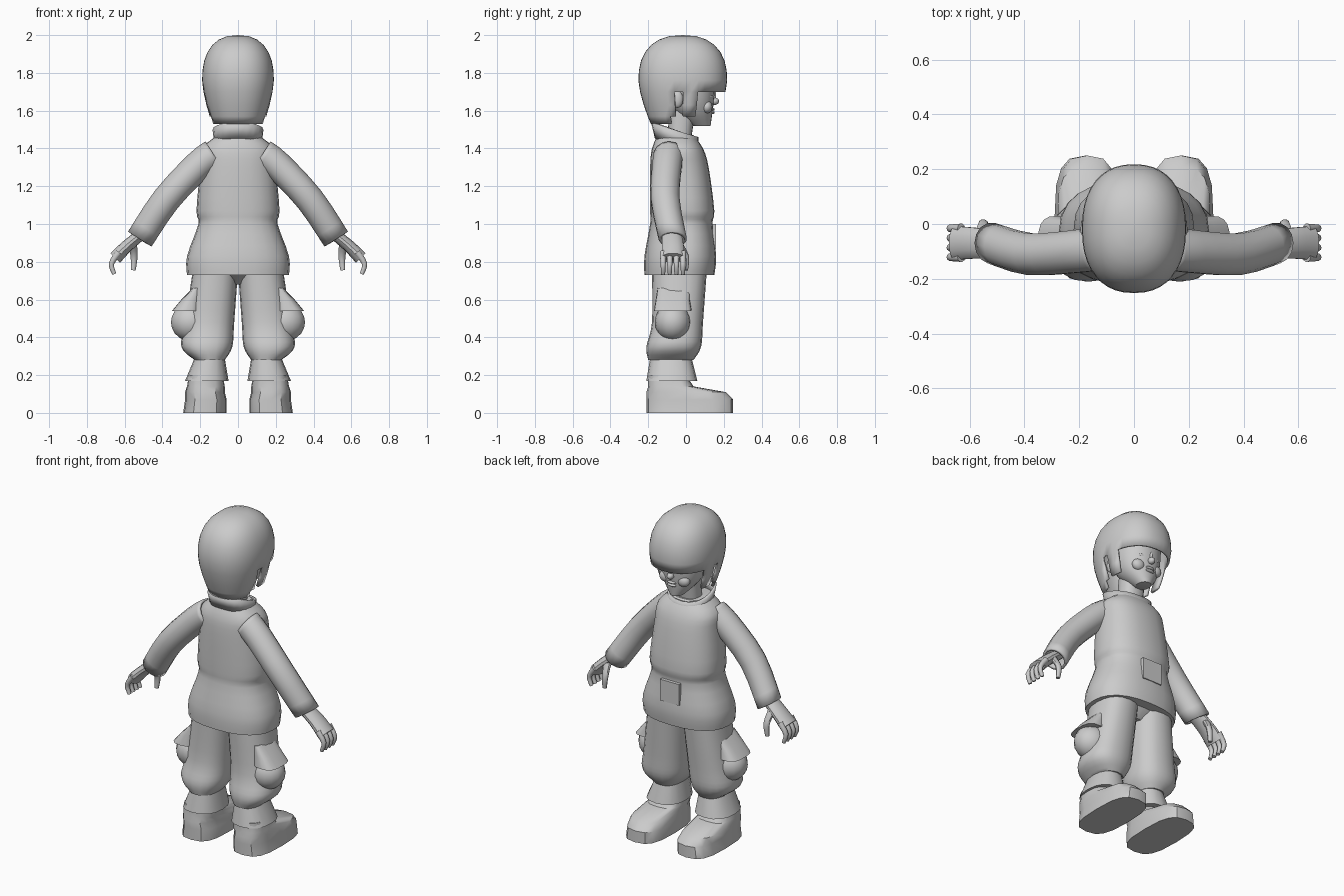
import bpy, bmesh, math
from mathutils import Vector

cube = bpy.data.objects.get("Cube")
if cube:
    bpy.data.objects.remove(cube, do_unlink=True)

COLOUR = (0.6, 0.6, 0.6, 1)
grey = bpy.data.materials.new("plain_grey")
grey.use_nodes = True
grey.diffuse_color = COLOUR
grey.node_tree.nodes["Principled BSDF"].inputs["Base Color"].default_value = COLOUR
parts = []


def finish(name, bm):
    """Turn a bmesh into a grey object with clean, outward faces."""
    bmesh.ops.remove_doubles(bm, verts=bm.verts[:], dist=0.0001)
    bmesh.ops.recalc_face_normals(bm, faces=bm.faces[:])
    mesh = bpy.data.meshes.new(name)
    bm.to_mesh(mesh)
    bm.free()
    mesh.materials.append(grey)
    ob = bpy.data.objects.new(name, mesh)
    bpy.context.collection.objects.link(ob)
    parts.append(ob)
    return ob


def thicken(ob):
    """Give an open shell an inward thickness."""
    shell = ob.modifiers.new("thickness", 'SOLIDIFY')
    shell.thickness = 0.015
    shell.offset = -1


def ease(stations, steps):
    """Smoothly interpolate between the key stations."""
    last = len(stations) - 1
    result = []
    for i in range(last):
        before, start, end, after = (stations[min(max(k, 0), last)] for k in range(i - 1, i + 3))
        for step in range(steps):
            t = step / steps
            row = []
            for a, b, c, d in zip(before, start, end, after):
                go, stop = (c - a) / 2, (d - b) / 2
                bend = 3 * (c - b) - 2 * go - stop
                twist = 2 * (b - c) + go + stop
                row.append(b + t * (go + t * (bend + t * twist)))
            result.append(row)
    return result + [stations[-1]]


def skin(name, loops, side=1, caps=True, keep=None):
    """Join loops of points with quads; keep chooses faces by their centre."""
    bm = bmesh.new()
    rows = [[bm.verts.new((p[0] * side, p[1], p[2])) for p in loop] for loop in loops]
    for lower, upper in zip(rows, rows[1:]):
        for i in range(len(lower)):
            bm.faces.new((lower[i - 1], lower[i], upper[i], upper[i - 1]))
    if caps:
        bm.faces.new(rows[0])
        bm.faces.new(rows[-1])
    if keep:
        drop = [f for f in bm.faces if not keep(f.calc_center_median())]
        bmesh.ops.delete(bm, geom=drop, context='FACES')
    return finish(name, bm)


def oval(x0, x1, y0, y1, z, sides, power, tilt=0):
    """Rounded horizontal section between the given limits."""
    points = []
    for i in range(sides):
        angle = math.tau * i / sides
        c, s = math.cos(angle), math.sin(angle)
        x = math.copysign(abs(c) ** (2 / power), c) * (x1 - x0) / 2
        y = math.copysign(abs(s) ** (2 / power), s) * (y1 - y0) / 2
        points.append(((x0 + x1) / 2 + x, (y0 + y1) / 2 + y, z + tilt * y))
    return points


def loft(name, stations, side=1, steps=1, sides=20, power=2.4, tilt=0, **options):
    """Vertical form; each station is inner x, outer x, back, front, height."""
    loops = [oval(*row, sides, power, tilt) for row in ease(stations, steps)]
    return skin(name, loops, side, **options)


def centred(name, stations, **options):
    """Vertical form about the middle; stations are half width, back, front, height."""
    return loft(name, [(-row[0], *row) for row in stations], **options)


def tube(name, path, side, thick, deep, start=1, end=1, sides=14, **options):
    """Limb along a path, scaled from start to end."""
    path = [Vector(p) for p in ease(path, 3)]
    last = len(path) - 1
    loops = []
    for i, centre in enumerate(path):
        along = path[min(i + 1, last)] - path[max(i - 1, 0)]
        across = Vector((-along.z, 0, along.x)).normalized() * thick
        depth = Vector((0, deep, 0))
        size = start + (end - start) * i / last
        angles = [math.tau * k / sides for k in range(sides)]
        loops.append([centre + size * (across * math.cos(a) + depth * math.sin(a)) for a in angles])
    return skin(name, loops, side, **options)


def ball(name, centre, radii):
    bm = bmesh.new()
    bmesh.ops.create_uvsphere(bm, u_segments=16, v_segments=10, radius=1)
    bmesh.ops.scale(bm, vec=radii, verts=bm.verts[:])
    bmesh.ops.translate(bm, vec=centre, verts=bm.verts[:])
    return finish(name, bm)


# Jacket with a full hem, nipped waist and sloping shoulders
centred("jacket", [(.27, -.22, .15, .73), (.27, -.22, .16, .83), (.21, -.19, .14, 1),
                   (.22, -.19, .15, 1.07), (.2, -.19, .12, 1.3), (.19, -.18, .09, 1.4),
                   (.11, -.15, .04, 1.47)], steps=3, sides=24)
thicken(centred("collar", [(.11, -.15, .05, 1.42), (.12, -.17, .05, 1.5)], tilt=-.36, caps=False))

# Thin plate on the front of the waist
plate = [(-.065, .14), (.065, .14), (.065, .16), (-.065, .16)]
skin("waist_plate", [[(x, y, z) for x, y in plate] for z in (.87, 1)])

# Neck, head and face
centred("neck", [(.07, -.1, .02, 1.4), (.07, -.09, .05, 1.6)])
centred("head", [(.04, .03, .13, 1.52), (.1, -.06, .14, 1.59), (.13, -.11, .15, 1.67),
                 (.14, -.15, .16, 1.8)], steps=4, sides=24, power=2.1)
ball("nose", (0, .15, 1.65), (.02, .025, .02))
ball("nose_bridge", (0, .145, 1.68), (.01, .015, .03))
for label, height in (("upper_lip", 1.607), ("lower_lip", 1.59)):
    ball(label, (0, .138, height), (.03, .014, .009))


# Helmet shell: dome above, taper below
def helmet_ring(height, size):
    return oval(-.19 * size, .19 * size, -.017 - .235 * size, -.017 + .235 * size, height, 40, 2.3)


def helmet_area(c):
    """Open at the face, notched at the ears, with cheek flaps."""
    flap = -.034 < c.y < .045 and c.z > 1.57
    return c.z > 1.7 or c.y < -.068 or flap


BROW = 1.76
shell_rings = [helmet_ring(z, 1 - .28 * ((BROW - z) / .23) ** 1.5) for z in (1.53, 1.57, 1.63, 1.7, BROW)]
for k in range(1, 8):
    rise = math.sin(k / 7 * math.pi / 2)
    shell_rings.append(helmet_ring(BROW + .24 * rise, (1 - rise ** 2.4) ** (1 / 2.4)))
thicken(skin("helmet", shell_rings, caps=False, keep=helmet_area))

# Seat of the trousers
centred("trouser_seat", [(.05, -.1, .04, .68), (.2, -.17, .1, .74), (.23, -.18, .12, .8)])

for label, side in (("left_", 1), ("right_", -1)):
    # Side features of the face
    ball(label + "cheek", (side * .06, .11, 1.62), (.04, .03, .035))
    ball(label + "eye", (side * .05, .125, 1.675), (.024, .016, .011))
    ball(label + "ear", (side * .13, -.045, 1.66), (.02, .03, .045))

    # Baggy leg gathered below the knee, with a bulging flapped pocket
    loft(label + "trouser_leg", [(.07, .23, -.2, .04, .28), (.03, .3, -.21, .08, .35),
                                 (.02, .28, -.18, .09, .48), (0, .24, -.18, .11, .75)], side, steps=4)
    ball(label + "pocket", (side * .25, -.07, .48), (.105, .095, .1))
    loft(label + "pocket_flap", [(.2, .35, -.17, .03, .54), (.2, .3, -.16, .02, .6),
                                 (.2, .24, -.15, .02, .66)], side, power=3)

    # Flared cuff over a blunt boot
    loft(label + "trouser_cuff", [(.07, .23, -.19, .03, .29), (.05, .28, -.21, .06, .17)], side, sides=16)
    loft(label + "boot", [(.06, .29, -.21, .25, 0), (.06, .28, -.21, .25, .07), (.07, .28, -.21, .21, .11),
                          (.07, .27, -.2, .04, .14), (.08, .26, -.2, 0, .2)], side, sides=16, power=3)

    # Sleeve open at the wrist
    sleeve = [(.13, -.09, 1.37), (.21, -.1, 1.31), (.38, -.11, 1.13), (.52, -.07, .92)]
    thicken(tube(label + "sleeve", sleeve, side, .08, .082, end=.92, caps=False))

    # Hand with curled fingers and a thumb
    palm = [(.48, -.08, .97), (.58, -.07, .89), (.65, -.07, .82)]
    tube(label + "palm", palm, side, .036, .064, start=.8)
    for i, finger in enumerate(("index", "middle", "ring", "little")):
        y = -.016 - .035 * i
        path = [(.63, y, .85), (.67, y, .79), (.655, y, .735)]
        tube(label + finger + "_finger", path, side, .018, .018, end=.6, sides=10)
    thumb = [(.56, -.04, .9), (.55, 0, .83), (.555, 0, .755)]
    tube(label + "thumb", thumb, side, .025, .022, end=.5, sides=10)

# Smooth shading with crisp creases
bpy.ops.object.select_all(action='DESELECT')
for ob in parts:
    ob.select_set(True)
bpy.context.view_layer.objects.active = parts[0]
bpy.ops.object.shade_smooth_by_angle(angle=math.radians(38))
